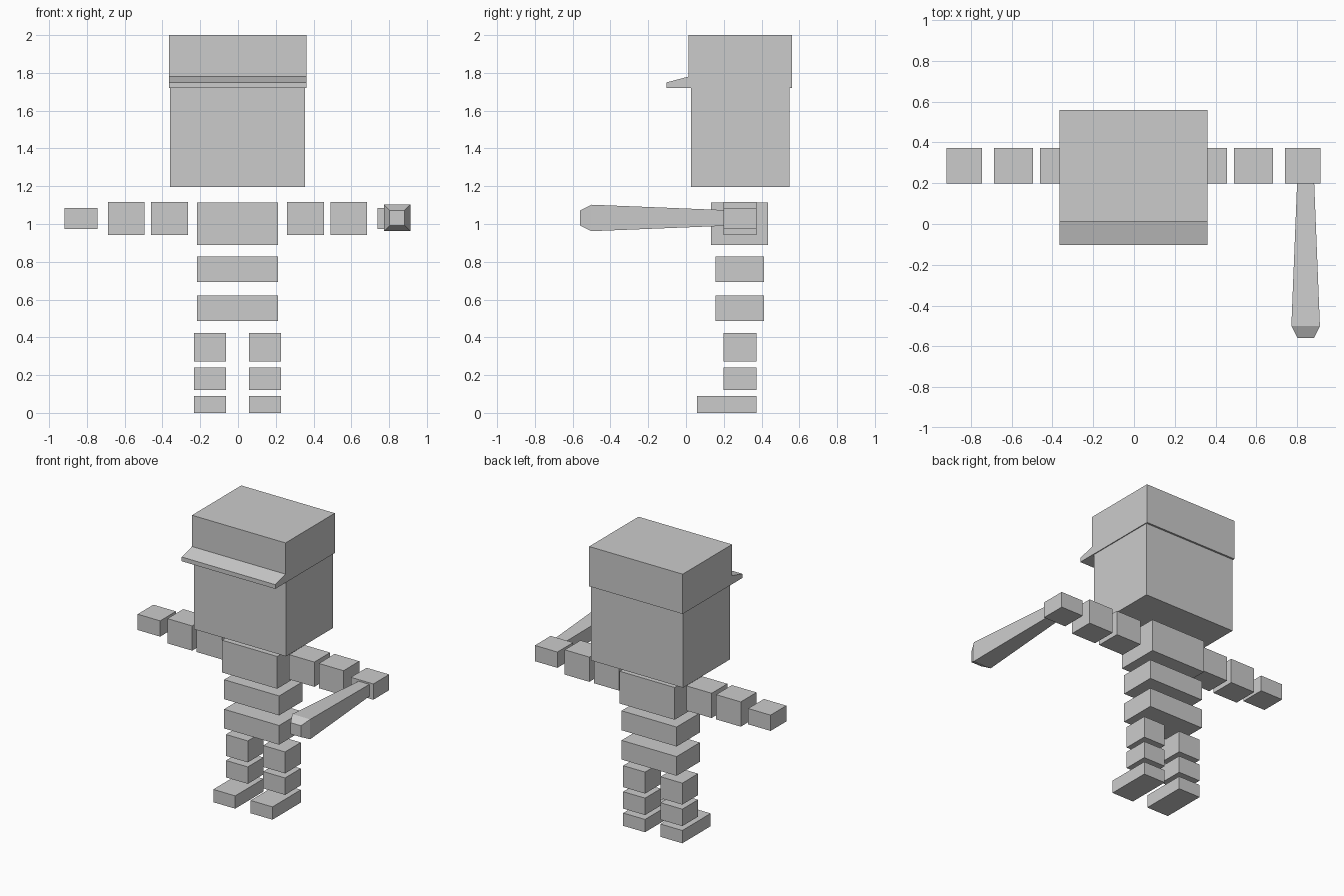
import bpy
import bmesh

cube = bpy.data.objects.get("Cube")
if cube:
    bpy.data.objects.remove(cube, do_unlink=True)

grey = bpy.data.materials.new("plain_grey")
grey.use_nodes = True
grey.diffuse_color = (0.6, 0.6, 0.6, 1)
grey.node_tree.nodes["Principled BSDF"].inputs["Base Color"].default_value = (0.6, 0.6, 0.6, 1)

MID = -0.0025          # the body's own centre line
LIMB_Y = (0.198, 0.373)


def loft(name, rings):
    """Skin a row of matching vertex rings and cap both ends."""
    bm = bmesh.new()
    rows = [[bm.verts.new(p) for p in ring] for ring in rings]
    for a, b in zip(rows, rows[1:]):
        for i in range(len(a)):
            j = (i + 1) % len(a)
            bm.faces.new((a[i], a[j], b[j], b[i]))
    bm.faces.new(rows[0])
    bm.faces.new(rows[-1])
    bmesh.ops.recalc_face_normals(bm, faces=bm.faces)
    mesh = bpy.data.meshes.new(name)
    bm.to_mesh(mesh)
    bm.free()
    mesh.materials.append(grey)
    obj = bpy.data.objects.new(name, mesh)
    bpy.context.collection.objects.link(obj)
    return obj


def box(name, x, y, z):
    loft(name, [[(x[0], y[0], h), (x[1], y[0], h), (x[1], y[1], h), (x[0], y[1], h)]
                for h in z])


def centred(name, half, y, z):
    box(name, (MID - half, MID + half), y, z)


def pair(name, inner, outer, y, z):
    for side, s in (("left", 1), ("right", -1)):
        box(f"{side}_{name}", sorted((MID + s * inner, MID + s * outer)), y, z)


# Head and cap
centred("head", 0.358, (0.026, 0.547), (1.195, 1.72))
centred("cap", 0.364, (0.012, 0.56), (1.72, 2.0))
profile = [(0.012, 1.72), (-0.102, 1.72), (-0.102, 1.75), (0.012, 1.78)]
loft("cap_visor", [[(MID + s * 0.364, y, z) for y, z in profile] for s in (-1, 1)])

# Torso
centred("chest", 0.214, (0.133, 0.435), (0.888, 1.115))
centred("abdomen", 0.214, (0.155, 0.414), (0.692, 0.829))
centred("pelvis", 0.214, (0.155, 0.414), (0.486, 0.621))

# Arms
pair("upper_arm", 0.262, 0.458, LIMB_Y, (0.942, 1.116))
pair("forearm", 0.493, 0.685, LIMB_Y, (0.942, 1.116))
pair("hand", 0.742, 0.917, LIMB_Y, (0.974, 1.085))

# Legs
pair("thigh", 0.06, 0.23, LIMB_Y, (0.272, 0.423))
pair("shin", 0.06, 0.23, LIMB_Y, (0.121, 0.24))
pair("foot", 0.06, 0.23, (0.058, LIMB_Y[1]), (0, 0.09))

# Bat: square sections from the grip to the bevelled tip
corners = [(-1, -1), (1, -1), (1, 1), (-1, 1)]
loft("bat", [[(0.842 + r * a, y, 1.032 + r * b) for a, b in corners]
             for y, r in ((0.198, 0.042), (-0.5, 0.07), (-0.56, 0.04))])
